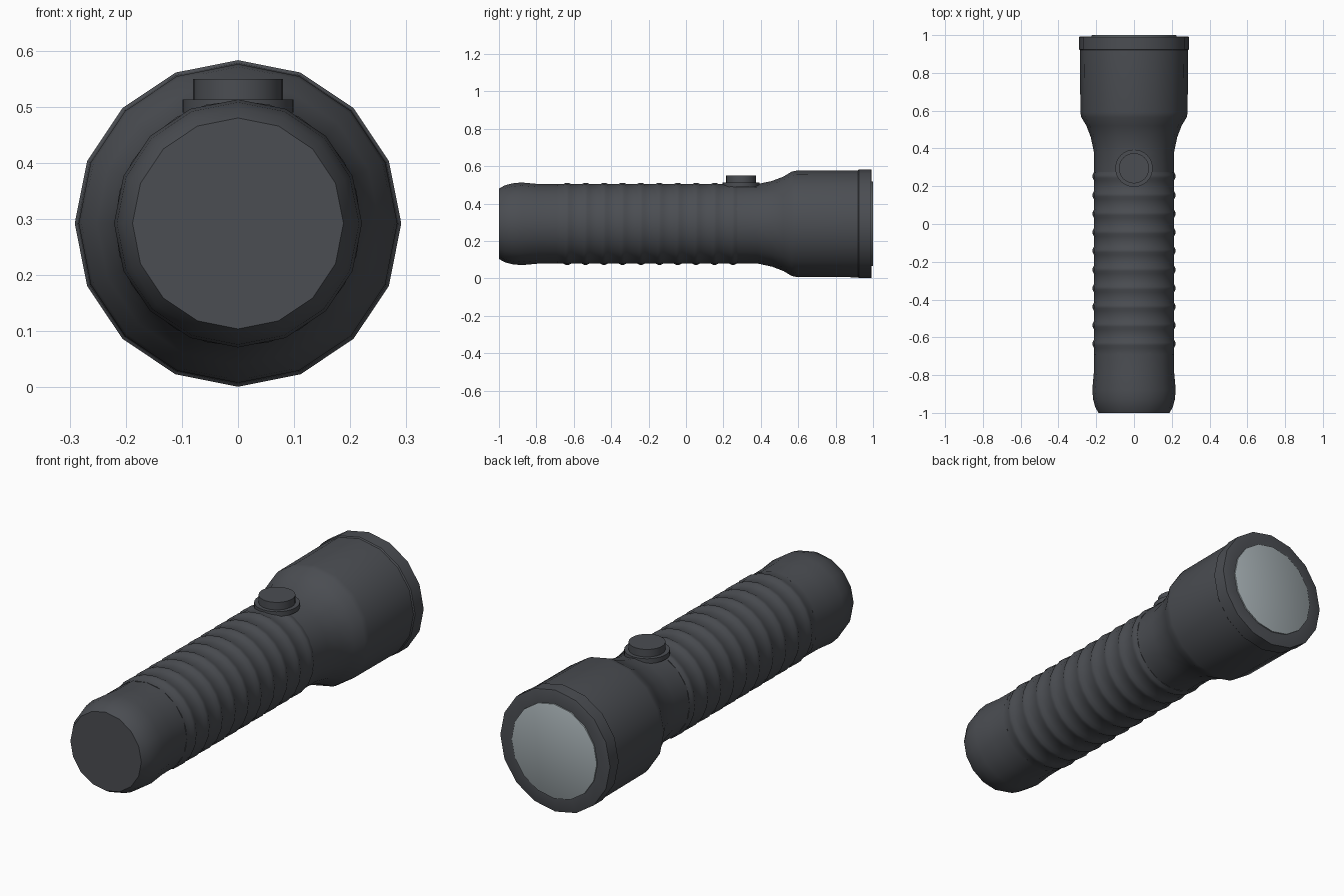
import bpy, bmesh, math

if "Cube" in bpy.data.objects:
    bpy.data.objects.remove(bpy.data.objects["Cube"])

AXIS_Z = 0.292


def material(name, rgb):
    m = bpy.data.materials.new(name)
    m.diffuse_color = (*rgb, 1)
    m.use_nodes = True
    m.node_tree.nodes["Principled BSDF"].inputs["Base Color"].default_value = m.diffuse_color
    return m


dark = material("dark_rubber", (0.07, 0.075, 0.085))
glass = material("lens_glass", (0.36, 0.41, 0.43))


def lathe(name, profile, sides, mat, axis="Y", center=(0, 0, AXIS_Z), angle=30):
    """Revolve (position, radius) pairs round the axis, capping both ends."""
    bm = bmesh.new()
    rings = []
    for p, r in profile:
        ring = []
        for i in range(sides):
            a = 2 * math.pi * i / sides
            u, v = r * math.sin(a), r * math.cos(a)
            co = (u, p, v) if axis == "Y" else (u, v, p)
            ring.append(bm.verts.new([c + d for c, d in zip(co, center)]))
        rings.append(ring)
    for a, b in zip(rings, rings[1:]):
        for i in range(sides):
            j = (i + 1) % sides
            bm.faces.new((a[i], a[j], b[j], b[i]))
    bm.faces.new(rings[0])
    bm.faces.new(rings[-1])
    bmesh.ops.recalc_face_normals(bm, faces=bm.faces)
    mesh = bpy.data.meshes.new(name)
    bm.to_mesh(mesh)
    bm.free()
    mesh.materials.append(mat)
    ob = bpy.data.objects.new(name, mesh)
    bpy.context.collection.objects.link(ob)
    bpy.ops.object.select_all(action="DESELECT")
    ob.select_set(True)
    bpy.context.view_layer.objects.active = ob
    bpy.ops.object.shade_smooth_by_angle(angle=math.radians(angle))
    return ob


# Rounded tail cap
lathe("tail_cap", [(-1, 0.188), (-0.97, 0.205), (-0.93, 0.216), (-0.88, 0.221),
                   (-0.79, 0.213), (-0.68, 0.212)], 16, dark)

# Ribbed grip
grip = [(-0.69, 0.212)]
for k in range(10):
    y = -0.635 + 0.0985 * k
    grip += [(y - 0.022, 0.212), (y - 0.008, 0.219), (y + 0.008, 0.219), (y + 0.022, 0.212)]
grip.append((0.275, 0.212))
lathe("grip", grip, 24, dark, angle=40)

# Neck and flared head
lathe("head", [(0.26, 0.212), (0.38, 0.212), (0.46, 0.229), (0.52, 0.252),
               (0.565, 0.279), (0.59, 0.284), (0.93, 0.286)], 16, dark)

# Bezel ring with the lens in front
lathe("bezel", [(0.92, 0.286), (0.925, 0.291), (0.99, 0.291), (0.992, 0.286), (0.992, 0.228)],
      16, dark)
lathe("lens", [(0.97, 0.226), (0.998, 0.226), (1.0, 0.222)], 16, glass)

# Switch on top
lathe("switch_base", [(0.49, 0.099), (0.513, 0.099)], 32, dark, "Z", (0, 0.295, 0))
lathe("switch_button", [(0.49, 0.08), (0.549, 0.08)], 32, dark, "Z", (0, 0.295, 0))
